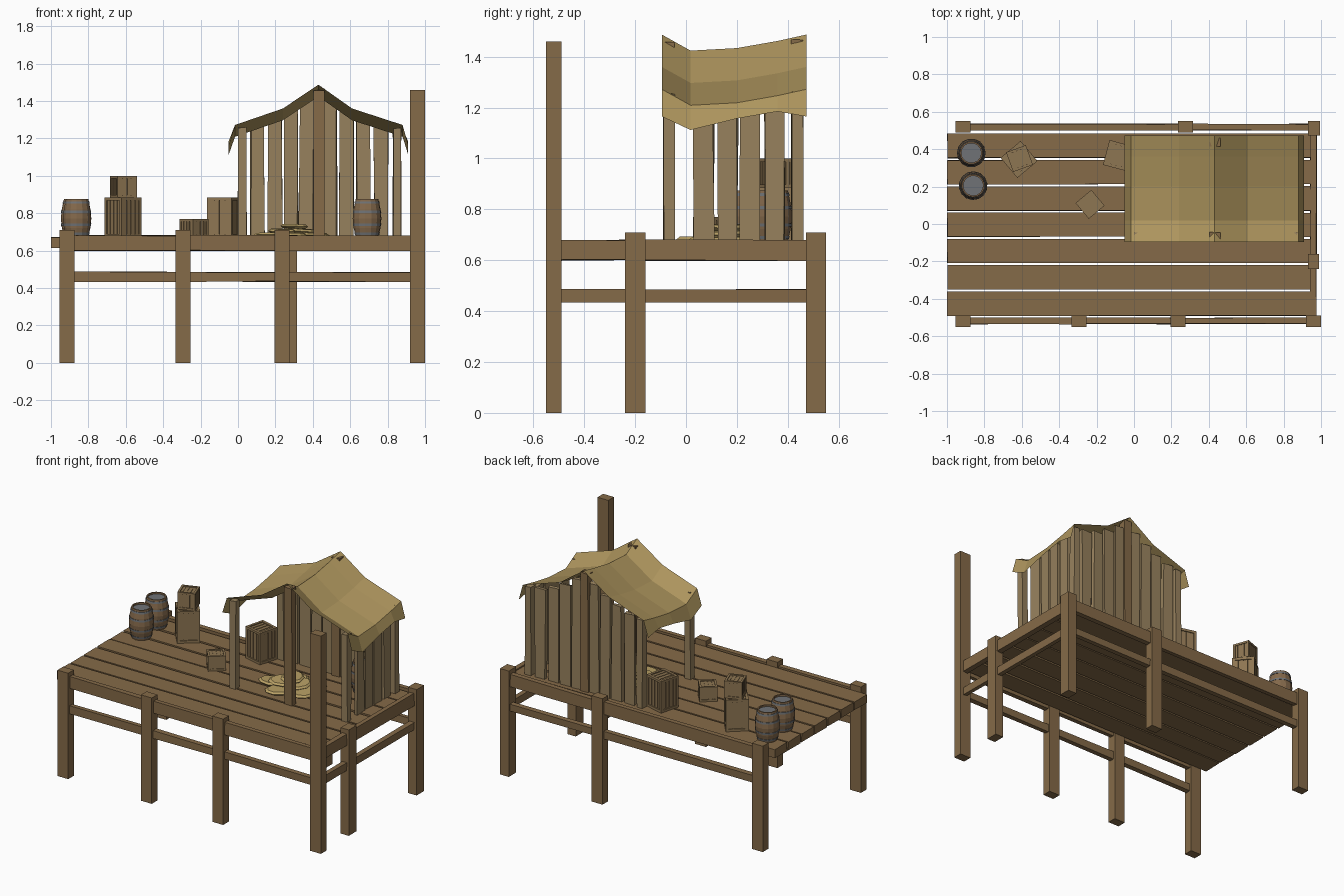
import bpy, bmesh, random
from math import radians, pi, cos, sin
from mathutils import Matrix, Vector

if "Cube" in bpy.data.objects:
    bpy.data.objects.remove(bpy.data.objects["Cube"])
random.seed(4)

def mat(name, c):
    m = bpy.data.materials.new(name)
    m.diffuse_color = (*c, 1)
    m.use_nodes = True
    m.node_tree.nodes["Principled BSDF"].inputs["Base Color"].default_value = m.diffuse_color
    return m

WOOD = mat("dark wood", (0.235, 0.145, 0.065))
SLAT = mat("pale wood", (0.31, 0.22, 0.11))
CRATE = mat("crate wood", (0.27, 0.18, 0.085))
BARREL = mat("barrel wood", (0.23, 0.14, 0.07))
IRON = mat("iron", (0.16, 0.17, 0.18))
CLOTH = mat("canvas", (0.42, 0.30, 0.11))
SACK = mat("straw", (0.48, 0.35, 0.13))

def add_box(bm, lo, hi, jit=0.0, mi=0):
    vs = bmesh.ops.create_cube(bm, size=1)["verts"]
    for v in vs:
        for i in range(3):
            v.co[i] = (lo[i] + hi[i]) / 2 + v.co[i] * (hi[i] - lo[i]) + random.uniform(-jit, jit)
    for f in {f for v in vs for f in v.link_faces}:
        f.material_index = mi

def finish(name, bm, *mats, at=(0, 0, 0), rot=0):
    me = bpy.data.meshes.new(name)
    bm.to_mesh(me)
    bm.free()
    for m in mats:
        me.materials.append(m)
    ob = bpy.data.objects.new(name, me)
    ob.location, ob.rotation_euler.z = at, radians(rot)
    bpy.context.collection.objects.link(ob)
    return ob

def box(name, lo, hi, m, jit=0.0):
    bm = bmesh.new()
    add_box(bm, lo, hi, jit)
    return finish(name, bm, m)

# Deck planks
for i in range(7):
    y = -0.49 + i * 0.1405
    box("deck_plank", (-0.998, y, 0.615), (0.945, y + 0.129, 0.672), WOOD, 0.002)

# Support posts
for x, y, h in [(-0.915, -0.52, 0.71), (-0.295, -0.52, 0.71), (0.235, -0.52, 0.71), (0.96, -0.52, 1.46),
                (-0.915, 0.52, 0.71), (0.275, 0.52, 0.71)]:
    box("support_post", (x - 0.04, y - 0.03, 0), (x + 0.04, y + 0.03, h), WOOD)
box("corner_post", (0.93, 0.472, 0), (0.995, 0.55, 0.71), WOOD)
box("side_post", (0.93, -0.24, 0), (0.99, -0.16, 0.71), WOOD)

# Upper and lower rails on three sides
def rails(stops, axis, c):
    for a, b in zip(stops, stops[1:]):
        for z0, z1 in ((0.6, 0.68), (0.435, 0.485)):
            lo, hi = [c - 0.016] * 2 + [z0], [c + 0.016] * 2 + [z1]
            lo[axis], hi[axis] = a, b
            box("rail", lo, hi, WOOD, 0.003)
rails((-0.915, -0.295, 0.235, 0.95), 0, -0.518)
rails((-0.915, 0.275, 0.95), 0, 0.518)
rails((-0.51, -0.2, 0.51), 1, 0.96)

# Canvas roof: cross profile repeated along y with sag
PROFILE = [(-0.05, 1.165), (-0.016, 1.272), (0.24, 1.36), (0.43, 1.487),
           (0.61, 1.36), (0.88, 1.272), (0.91, 1.165)]
SAG = [(-0.095, 0), (0.018, -0.063), (0.2, -0.053), (0.36, -0.025), (0.473, 0)]

def lerp(pts, t):
    for (a, p), (b, q) in zip(pts, pts[1:]):
        if a <= t <= b:
            return p + (q - p) * (t - a) / (b - a)
    return pts[-1][1]

def roof_z(x, y):
    return lerp(PROFILE, x) + lerp(SAG, y)

bm = bmesh.new()
rows = []
for j, (y, s) in enumerate(SAG):
    lift = (0, 0.01, 0.045, 0.045, 0)[j]
    rows.append([bm.verts.new((x, y, z + s + (lift if i in (0, 6) else 0)))
                 for i, (x, z) in enumerate(PROFILE)])
for r, q in zip(rows, rows[1:]):
    for i in range(6):
        bm.faces.new((r[i], r[i + 1], q[i + 1], q[i]))
finish("canvas_roof", bm, CLOTH)

# Hut posts under eaves and ridge
for x in (0.022, 0.433, 0.85):
    for y in (-0.067, 0.438):
        w = 0.028 if x == 0.433 else 0.022
        box("hut_post", (x - w, y - 0.022, 0.66), (x + w, y + 0.022, roof_z(x, y) - 0.012), WOOD if w > 0.025 else SLAT, 0.003)

# Wall slats, back and right side
for x in (0.105, 0.2, 0.283, 0.365, 0.49, 0.58, 0.67, 0.765):
    box("back_wall_slat", (x - 0.037, 0.43, 0.665), (x + 0.037, 0.452, roof_z(x, 0.44) - 0.03), SLAT, 0.005)
for y in (0.07, 0.165, 0.25, 0.347):
    box("side_wall_slat", (0.842, y - 0.038, 0.665), (0.862, y + 0.038, roof_z(0.85, y) - 0.02), SLAT, 0.005)

# Crates: core, side boards, corner frame, lid boards
def crate(x, y, z, s, h, rot):
    bm = bmesh.new()
    a, t = s / 2, s * 0.12
    b = a - t * 0.6
    add_box(bm, (-b, -b, 0.005), (b, b, h - t * 0.6))
    for u in (-a, a - t):
        for v in (-a, a - t):
            add_box(bm, (u, v, 0), (u + t, v + t, h))
        for w in (0, h - t):
            add_box(bm, (-a + t, u, w), (a - t, u + t, w + t))
            add_box(bm, (u, -a + t, w), (u + t, a - t, w + t))
    p = (2 * b) / 4
    for i in range(4):
        u = -b + i * p
        add_box(bm, (u + 0.003, -b - 0.004, t), (u + p - 0.003, b + 0.004, h - t))
        add_box(bm, (-b - 0.004, u + 0.003, t), (b + 0.004, u + p - 0.003, h - t))
        add_box(bm, (u + 0.003, -b, h - t), (u + p - 0.003, b, h - t * 0.4))
    finish("crate", bm, CRATE, at=(x, y, z), rot=rot)

crate(-0.615, 0.345, 0.672, 0.14, 0.213, 40)
crate(-0.612, 0.35, 0.885, 0.112, 0.115, 20)
crate(-0.082, 0.365, 0.672, 0.137, 0.213, -15)
crate(-0.235, 0.105, 0.672, 0.11, 0.098, 40)

# Barrels: lathed staves, recessed lid, iron hoops
def lathe(bm, pts, n, mi=0, cap_mi=None):
    rings = [[bm.verts.new((r * cos(2 * pi * i / n), r * sin(2 * pi * i / n), z)) for i in range(n)] for r, z in pts]
    for a, b in zip(rings, rings[1:]):
        for i in range(n):
            k = (i + 1) % n
            bm.faces.new((a[i], a[k], b[k], b[i])).material_index = mi
    if cap_mi is not None:
        bm.faces.new(rings[0][::-1]).material_index = mi
        bm.faces.new(rings[-1]).material_index = cap_mi

BODY = [(0.06, 0), (0.072, 0.05), (0.077, 0.1), (0.072, 0.15), (0.061, 0.203)]
def barrel(x, y, rot):
    bm = bmesh.new()
    lathe(bm, BODY + [(0.053, 0.203), (0.053, 0.192)], 14, 0, 1)
    rad = [(z, r) for r, z in BODY]
    for z in (0.012, 0.06, 0.13, 0.18):
        r0, r1 = lerp(rad, z), lerp(rad, z + 0.012)
        lathe(bm, [(r0, z), (r0 + 0.0025, z), (r1 + 0.0025, z + 0.012), (r1, z + 0.012)], 14, 1)
    finish("barrel", bm, BARREL, IRON, at=(x, y, 0.672), rot=rot)

barrel(-0.87, 0.38, 0)
barrel(-0.86, 0.205, 10)
barrel(0.69, 0.34, 5)

# Pile of flat straw sacks
for x, y, z, rot in [(0.17, 0.12, 0.682, 0), (0.28, 0.04, 0.682, 40), (0.42, 0.1, 0.682, 80), (0.4, 0.22, 0.682, 15),
                     (0.27, 0.22, 0.682, 60), (0.25, 0.12, 0.705, 20), (0.35, 0.14, 0.705, 70), (0.3, 0.15, 0.73, 110)]:
    bm = bmesh.new()
    lathe(bm, [(0.07, -0.011), (0.085, 0), (0.07, 0.011)], 9, 0, 0)
    bmesh.ops.scale(bm, vec=(1.08, 0.85, 1), verts=bm.verts)
    bmesh.ops.rotate(bm, matrix=Matrix.Rotation(random.uniform(-0.08, 0.08), 3, 'X'), verts=bm.verts)
    finish("straw_sack", bm, SACK, at=(x, y, z), rot=rot)
